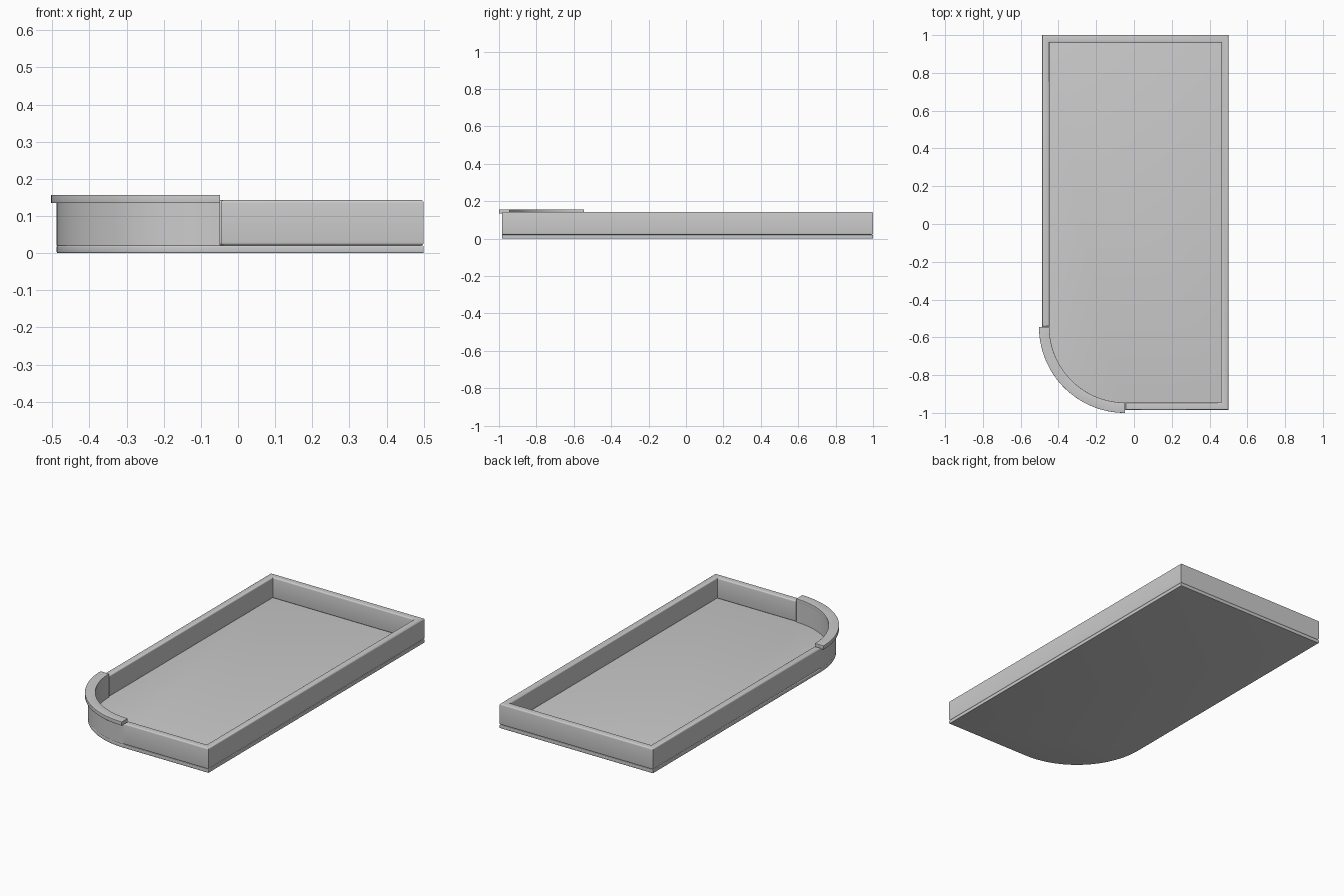
import bpy, bmesh, math

if "Cube" in bpy.data.objects:
    bpy.data.objects.remove(bpy.data.objects["Cube"])

CX, CY = -0.048, -0.545        # centre of the rounded corner
R, T = 0.44, 0.04              # outer wall radius, wall thickness
RIGHT, BACK = 0.5, 1.0
LEFT, FRONT = CX - R, CY - R

grey = bpy.data.materials.new("light_grey")
grey.diffuse_color = (0.6, 0.6, 0.6, 1)
grey.use_nodes = True
grey.node_tree.nodes["Principled BSDF"].inputs["Base Color"].default_value = grey.diffuse_color


def arc(r, n=48):
    """Quarter circle from the left side round to the front."""
    return [(CX + r * math.cos(a), CY + r * math.sin(a))
            for a in (math.pi + math.pi / 2 * i / n for i in range(n + 1))]


def slab(name, outline, z0, z1, bevel=0.0):
    """Extrude an outline upward and round its top and bottom rims."""
    bm = bmesh.new()
    face = bm.faces.new([bm.verts.new((x, y, z0)) for x, y in outline])
    top = bmesh.ops.extrude_face_region(bm, geom=[face])["geom"]
    for v in top:
        if isinstance(v, bmesh.types.BMVert):
            v.co.z = z1
    bmesh.ops.recalc_face_normals(bm, faces=bm.faces)
    if bevel:
        rims = [e for e in bm.edges if abs(e.verts[0].co.z - e.verts[1].co.z) < 1e-6]
        bmesh.ops.bevel(bm, geom=rims, offset=bevel, offset_type='OFFSET',
                        segments=4, profile=0.5, affect='EDGES')
    mesh = bpy.data.meshes.new(name)
    bm.to_mesh(mesh)
    bm.free()
    mesh.materials.append(grey)
    ob = bpy.data.objects.new(name, mesh)
    bpy.context.collection.objects.link(ob)
    bpy.context.view_layer.objects.active = ob
    ob.select_set(True)
    bpy.ops.object.shade_smooth_by_angle(angle=math.radians(35))
    ob.select_set(False)


# Floor plate with one rounded corner
slab("base_plate", arc(R) + [(RIGHT, FRONT), (RIGHT, BACK), (LEFT, BACK)],
     0.0, 0.021, 0.004)

# Straight walls running round the three square corners
gap = 0.002
slab("straight_wall", [
    (CX + gap, FRONT), (RIGHT, FRONT), (RIGHT, BACK), (LEFT, BACK),
    (LEFT, CY + gap), (LEFT + T, CY + gap), (LEFT + T, BACK - T),
    (RIGHT - T, BACK - T), (RIGHT - T, FRONT + T), (CX + gap, FRONT + T)],
    0.021, 0.143, 0.008)

# Curved corner wall and its overhanging cap
slab("curved_wall", arc(R) + arc(R - T)[::-1], 0.021, 0.136)
slab("curved_cap", arc(R + 0.015) + arc(R - T)[::-1], 0.135, 0.157, 0.001)
